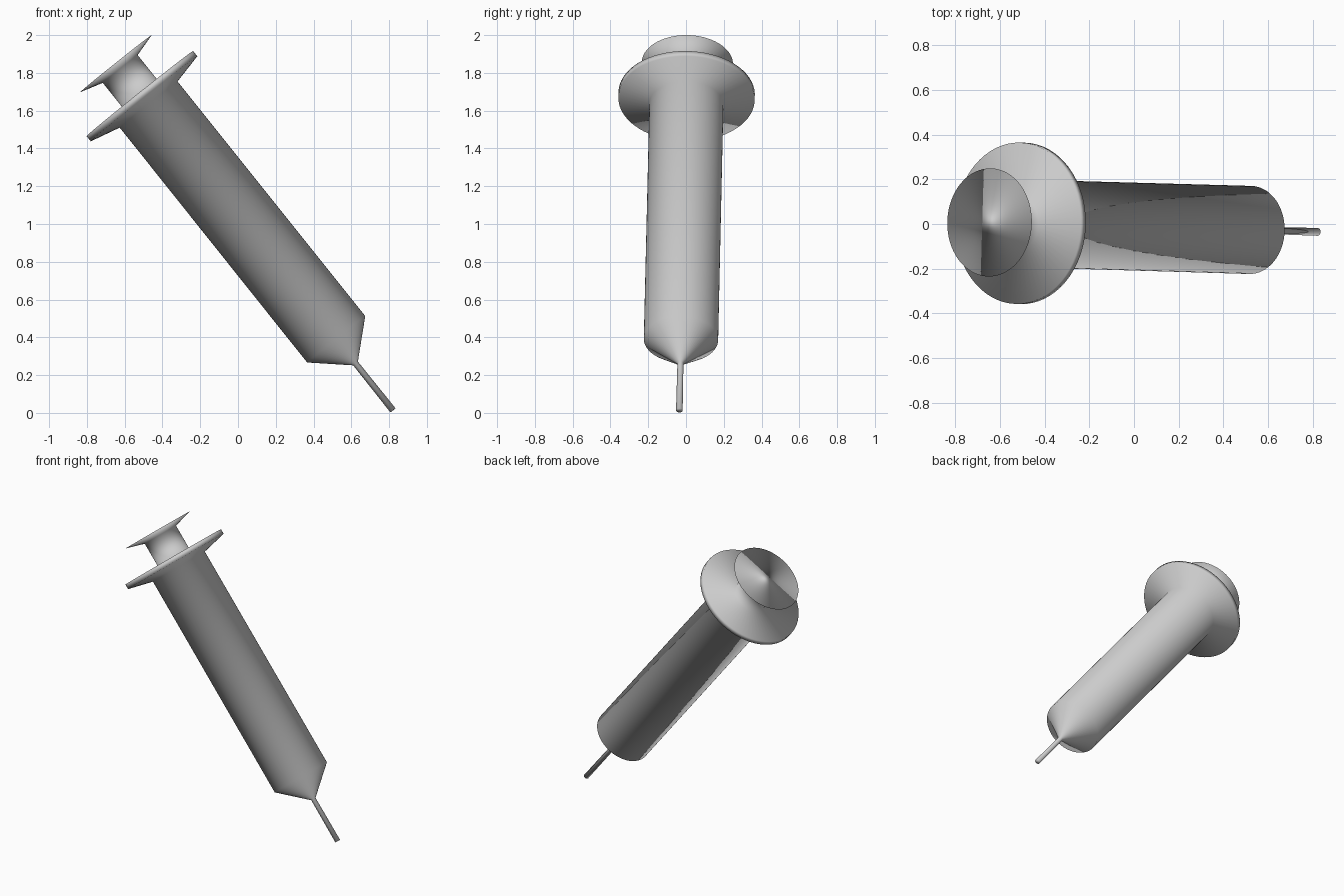
import bpy, bmesh, math
from mathutils import Vector

if "Cube" in bpy.data.objects:
    bpy.data.objects.remove(bpy.data.objects["Cube"])

TOP = Vector((-0.646, 0.007, 1.849))                 # centre of thumb rest
AXIS = Vector((0.624, -0.018, -0.781)).normalized()  # points towards the needle tip
SIDES = 64

# (radius, distance along axis), from thumb rest to needle tip
thumb_rest = [(0.242, 0.0), (0.118, 0.036)]
plunger_rod = [(0.118, 0.203)]
finger_flange = [(0.361, 0.203), (0.361, 0.238), (0.196, 0.277)]
barrel = [(0.197, 1.868), (0.016, 2.032)]
needle = [(0.0175, 2.35)]


def lathe(name, profile):
    """One closed, fully smooth solid of revolution."""
    bm = bmesh.new()
    rings = [[bm.verts.new((r * math.cos(2 * math.pi * i / SIDES),
                            r * math.sin(2 * math.pi * i / SIDES), s))
              for i in range(SIDES)] for r, s in profile]
    for a, b in zip(rings, rings[1:]):
        for i in range(SIDES):
            j = (i + 1) % SIDES
            bm.faces.new((a[i], a[j], b[j], b[i]))
    bm.faces.new(rings[0])
    bm.faces.new(rings[-1])
    bmesh.ops.recalc_face_normals(bm, faces=bm.faces)
    # soft shading runs over every edge, caps included
    for f in bm.faces:
        f.smooth = True
    mesh = bpy.data.meshes.new(name)
    bm.to_mesh(mesh)
    bm.free()
    obj = bpy.data.objects.new(name, mesh)
    bpy.context.collection.objects.link(obj)
    return obj


# the whole syringe is one turned body, tilted along its axis
syringe = lathe("syringe", thumb_rest + plunger_rod + finger_flange + barrel + needle)
syringe.location = TOP
syringe.rotation_mode = 'QUATERNION'
syringe.rotation_quaternion = AXIS.to_track_quat('Z', 'Y')
